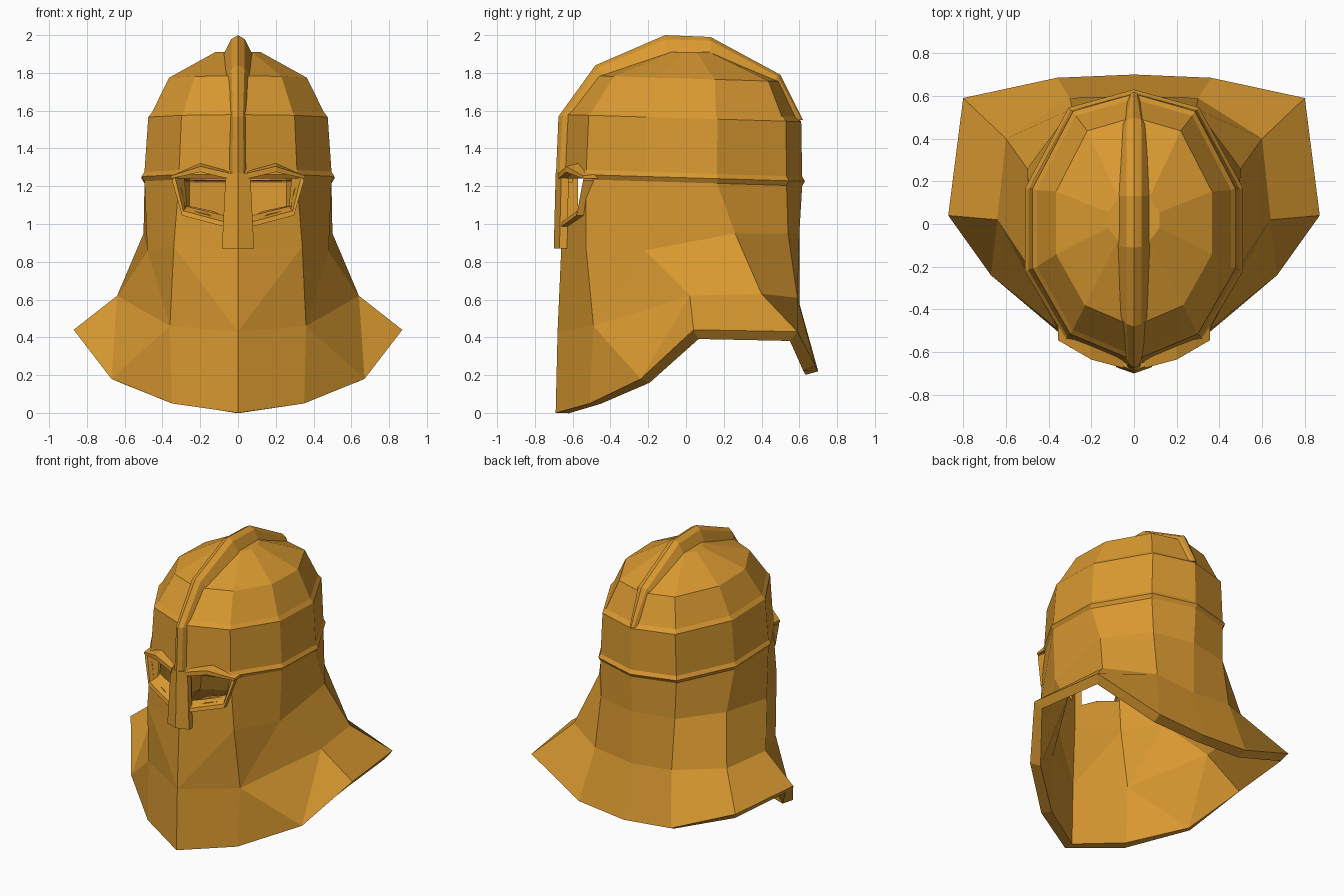
import bpy, bmesh

cube = bpy.data.objects.get("Cube")
if cube:
    bpy.data.objects.remove(cube)

bronze = bpy.data.materials.new("bronze")
bronze.use_nodes = True
colour = (0.70, 0.32, 0.03, 1)
bronze.diffuse_color = colour
bronze.node_tree.nodes["Principled BSDF"].inputs["Base Color"].default_value = colour


def finish(name, bm, fix_normals=True):
    if fix_normals:
        bmesh.ops.recalc_face_normals(bm, faces=bm.faces)
    mesh = bpy.data.meshes.new(name)
    bm.to_mesh(mesh)
    bm.free()
    mesh.materials.append(bronze)
    obj = bpy.data.objects.new(name, mesh)
    bpy.context.collection.objects.link(obj)
    return obj


def loft(name, sections, side=1):
    """Join equal closed loops into a capped solid; side=-1 mirrors it."""
    bm = bmesh.new()
    loops = [[bm.verts.new((x * side, y, z)) for x, y, z in s] for s in sections]
    n = len(loops[0])
    for a, b in zip(loops, loops[1:]):
        for i in range(n):
            j = (i + 1) % n
            bm.faces.new((a[i], a[j], b[j], b[i]))
    bm.faces.new(loops[0])
    bm.faces.new(loops[-1])
    return finish(name, bm)


def apply_modifier(obj, kind, **settings):
    mod = obj.modifiers.new(kind.title(), kind)
    for key, value in settings.items():
        setattr(mod, key, value)
    bpy.context.view_layer.objects.active = obj
    bpy.ops.object.modifier_apply(modifier=mod.name)


# Helmet shell: half rings running from the front centre round to the back
OUTLINE = [(0, -1), (.63, -.8), (1, -.31), (1, .29), (.6, .87), (0, 1)]


def ring(rx, ry, yc, z, tilt=.03):
    return [(u * rx, yc + v * ry, z - tilt * (yc + v * ry)) for u, v in OUTLINE]


rings = [
    ring(.12, .12, .02, 1.91, 0),
    ring(.365, .49, .01, 1.77),
    ring(.455, .60, -.015, 1.585),
    ring(.475, .625, -.015, 1.56),
    ring(.495, .635, -.02, 1.27),
    ring(.51, .65, -.02, 1.245),
    ring(.495, .635, -.02, 1.22),
    [(0, -.66, .88), (.34, -.53, .88), (.48, -.22, .86),
     (.50, .26, .95), (.29, .54, .95), (0, .60, .95)],
    [(0, -.68, .43), (.36, -.49, .46), (.64, .02, .62),
     (.60, .40, .63), (.30, .59, .61), (0, .60, .58)],
]
rim = [(0, -.69, 0), (.35, -.51, .05), (.67, -.24, .18), (.87, .04, .44),
       (.80, .59, .43), (.36, .685, .25), (0, .70, .22)]

bm = bmesh.new()
rows = [[bm.verts.new(p) for p in r] for r in rings]
bm.faces.new(rows[0])
for up, low in zip(rows, rows[1:]):
    for i in range(5):
        if low is rows[-1] and i < 2:
            bm.faces.new((low[i], low[i + 1], up[i + 1]))
            bm.faces.new((low[i], up[i + 1], up[i]))
        else:
            bm.faces.new((low[i], low[i + 1], up[i + 1], up[i]))
# Flared skirt has one extra corner on each side
skirt = [bm.verts.new(p) for p in rim]
last = rows[-1]
bm.faces.new((skirt[0], skirt[1], last[1], last[0]))
bm.faces.new((skirt[1], skirt[2], last[1]))
bm.faces.new((skirt[2], last[2], last[1]))
bm.faces.new((skirt[2], skirt[3], last[2]))
for i in range(2, 5):
    bm.faces.new((skirt[i + 1], skirt[i + 2], last[i + 1], last[i]))
shell = finish("helmet_shell", bm, fix_normals=False)
apply_modifier(shell, "MIRROR", use_clip=True)
apply_modifier(shell, "SOLIDIFY", thickness=.07, offset=-1)

for side, label in ((1, "left"), (-1, "right")):
    # Eye opening, narrowing inward
    cutter = loft("eye_cutter", [
        [(.04, -.85, 1.24), (.34, -.85, 1.24), (.29, -.85, .98), (.04, -.85, .90)],
        [(.04, -.35, 1.24), (.32, -.35, 1.24), (.27, -.35, 1.14), (.04, -.35, 1.12)],
    ], side)
    cutter.hide_render = True
    apply_modifier(shell, "BOOLEAN", object=cutter, operation="DIFFERENCE", solver="EXACT")
    bpy.data.objects.remove(cutter)

    # Raised lower lid
    path = [(.05, -.65, .99, 0), (.29, -.56, 1.055, .02), (.335, -.525, 1.24, .05)]
    loft(label + "_lower_lid", [
        [(x, y + .04, z - .01), (x + dx * .3, y - .02, z - .01),
         (x, y - .015, z + .015), (x - dx, y + .05, z + .05 - dx * .6)]
        for x, y, z, dx in path], side)

    # Arched brow
    path = [(.05, -.665, 1.24, .05), (.20, -.625, 1.275, .05), (.355, -.535, 1.24, .025)]
    loft(label + "_brow", [
        [(x, y + .07, z), (x, y - .01, z), (x, y - .01, z + h * .6), (x, y + .07, z + h)]
        for x, y, z, h in path], side)

# Nose guard with a central ridge
loft("nose_guard", [
    [(-w, back, z), (-w, back - .04, z), (0, front, z), (w, back - .04, z), (w, back, z)]
    for w, back, front, z in ((.085, -.63, -.70, .87), (.065, -.62, -.69, 1.27))])

# Crest over the dome: ridge y, z, base y, z and half width
spine = [(-.69, 1.22, -.60, 1.22, .065), (-.675, 1.57, -.57, 1.56, .06),
         (-.48, 1.84, -.42, 1.77, .075), (-.11, 2.0, -.10, 1.89, .08),
         (.13, 1.99, .13, 1.89, .08), (.50, 1.79, .44, 1.74, .075),
         (.62, 1.55, .58, 1.55, .03)]
crest = []
for ry, rz, by, bz, w in spine:
    my, mz = by + (ry - by) * .8, bz + (rz - bz) * .8
    s = w * .45
    crest.append([(-w, by, bz), (-s, my, mz), (0, ry, rz), (s, my, mz), (w, by, bz)])
loft("crest", crest)
